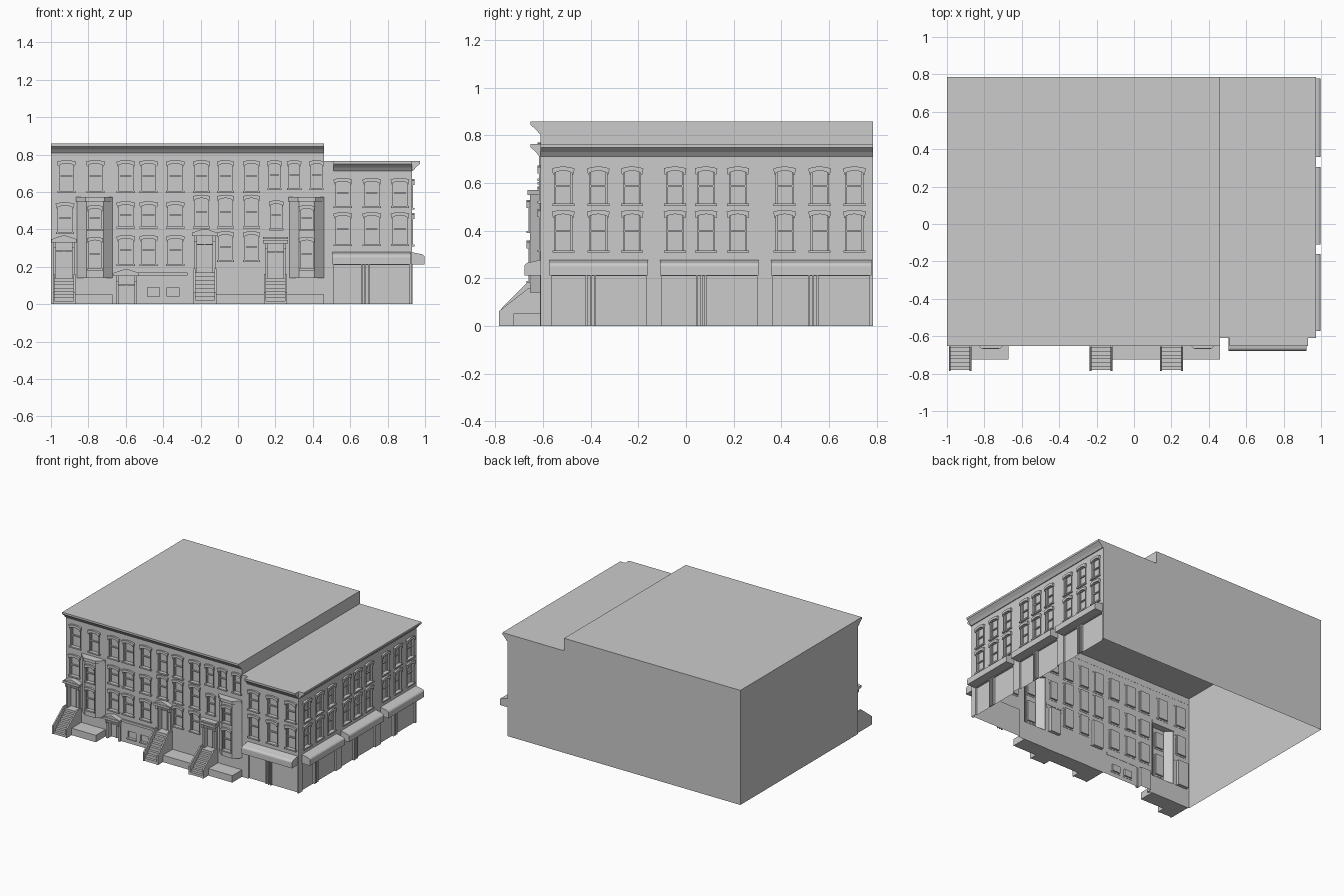
import bpy, bmesh, math

if "Cube" in bpy.data.objects:
    bpy.data.objects.remove(bpy.data.objects["Cube"])

# Wall planes: local (u along wall, v up, d outward)
FRONT = lambda u, v, d: (u, -0.61 - d, v)
SIDE = lambda u, v, d: (0.93 + d, u, v)
ALONG_X = lambda u, v, d: (d, u, v)      # yz profile swept along x
PLAN = lambda u, v, d: (u, v, d)         # plan outline swept up
ELEV = lambda u, v, d: (u, d, v)         # xz profile swept along y

parts = {}


def prism(name, pts, d0, d1, wall):
    bm = parts.setdefault(name, bmesh.new())
    a = [bm.verts.new(wall(u, v, d0)) for u, v in pts]
    b = [bm.verts.new(wall(u, v, d1)) for u, v in pts]
    bm.faces.new(a)
    bm.faces.new(b[::-1])
    n = len(pts)
    for i in range(n):
        bm.faces.new((a[i], b[i], b[(i + 1) % n], a[(i + 1) % n]))


def box(name, u0, u1, v0, v1, d0, d1, wall=FRONT):
    prism(name, [(u0, v0), (u1, v0), (u1, v1), (u0, v1)], d0, d1, wall)


def window(cx, z0, z1, w, wall=FRONT, off=0.0):
    h = w / 2
    box("cutters", cx - h, cx + h, z0 + 0.01, z1 - 0.015, off - 0.014, off + 0.05, wall)
    # arched hood with flared ends
    arc = [-1, -0.5, 0, 0.5, 1]
    top = [(cx + t * h * 1.32, z1 - 0.008 * t * t) for t in arc]
    low = [(cx + t * h, z1 - 0.018 - 0.008 * t * t) for t in arc]
    hood = top + [(cx + h * 1.2, z1 - 0.034), (cx + h, z1 - 0.034)] + low[::-1] \
        + [(cx - h, z1 - 0.034), (cx - h * 1.2, z1 - 0.034)]
    prism("window_hoods", hood, off - 0.002, off + 0.014, wall)
    # jambs, sill and sash rails
    for s in (-1, 1):
        a, b = sorted((cx + s * h, cx + s * h * 1.13))
        box("window_jambs", a, b, z0 + 0.008, z1 - 0.03, off - 0.002, off + 0.006, wall)
        a, b = sorted((cx + s * h, cx + s * h * 0.84))
        box("window_sashes", a, b, z0 + 0.01, z1 - 0.02, off - 0.014, off - 0.007, wall)
    box("window_sills", cx - h * 1.28, cx + h * 1.28, z0, z0 + 0.01, off - 0.002, off + 0.014, wall)
    zm = (z0 + z1) / 2
    box("window_sashes", cx - h, cx + h, zm - 0.004, zm + 0.004, off - 0.014, off - 0.004, wall)


def door(cx, z0, z1, w, pediment):
    h = w / 2
    box("cutters", cx - h, cx + h, z0, z1 - 0.035, -0.025, 0.05)
    for s in (-1, 1):
        a, b = sorted((cx + s * h, cx + s * (h + 0.014)))
        box("door_pilasters", a, b, z0, z1 - 0.03, -0.002, 0.016)
        box("door_brackets", a, b, z1 - 0.065, z1 - 0.02, 0.0, 0.03)
    H = h + 0.025
    box("door_hoods", cx - H, cx + H, z1 - 0.035, z1 - 0.018, -0.002, 0.042)
    if pediment:
        prism("door_hoods", [(cx - H, z1 - 0.018), (cx + H, z1 - 0.018), (cx + h * 0.5, z1 - 0.002),
                             (cx, z1 + 0.003), (cx - h * 0.5, z1 - 0.002)], -0.002, 0.038, FRONT)
    else:
        box("door_hoods", cx - H, cx + H, z1 - 0.012, z1, -0.002, 0.042)
    # door leaf rails
    box("door_rails", cx - h, cx + h, z1 - 0.085, z1 - 0.078, -0.025, -0.012)
    box("door_rails", cx - 0.003, cx + 0.003, z0, z1 - 0.08, -0.025, -0.018)


def stoop(x0, x1, h, n=8):
    ys, ye = -0.78, -0.645
    pts = [(-0.61, 0), (ys, 0)]
    for i in range(n):
        y = ys + (ye - ys) * i / (n - 1)
        pts += [(y, h * i / n), (y, h * (i + 1) / n)] if i else [(y, h / n)]
    pts.append((-0.61, h))
    prism("stoop_steps", pts, x0 + 0.008, x1 - 0.008, ALONG_X)
    cheek = [(-0.61, 0), (-0.785, 0), (-0.785, 0.063), (-0.66, h + 0.02), (-0.61, h + 0.02)]
    for x in (x0, x1 - 0.01):
        prism("stoop_cheeks", cheek, x, x + 0.01, ALONG_X)


def shop(u0, u1, wall):
    # awning, shallow storefront recess and door posts
    steps = 5
    curve = [(0.046 + 0.022 * math.sin(t * math.pi / 2 / steps),
              0.25 + 0.018 * math.cos(t * math.pi / 2 / steps)) for t in range(steps + 1)]
    prof = [(0, 0.278)] + curve + [(0.068, 0.212), (0.0, 0.212)]
    prism("awnings", prof, u0, u1,
          lambda d, v, u: wall(u, v, d))
    box("cutters", u0 + 0.008, u1 - 0.008, -0.02, 0.21, -0.012, 0.05, wall)
    m = u0 + (u1 - u0) * 0.42
    for k in (-0.018, 0.0, 0.018):
        box("shop_posts", m + k - 0.004, m + k + 0.004, 0, 0.212, -0.012, 0.003, wall)


# Main body: tall row and lower corner building
prism("building_shell", [(-1, 0), (0.93, 0), (0.93, 0.764), (0.46, 0.764), (0.46, 0.858), (-1, 0.858)],
      -0.61, 0.785, ELEV)

# Bay projections with cornices and windows
for x0, x1 in ((-0.86, -0.67), (0.275, 0.46)):
    prism("bays", [(x0, -0.60), (x0, -0.612), (x0 + 0.05, -0.655), (x1 - 0.05, -0.655),
                   (x1, -0.612), (x1, -0.60)], 0.14, 0.555, PLAN)
    prism("bay_cornices", [(x0 - 0.005, -0.605), (x0 - 0.005, -0.618), (x0 + 0.045, -0.666),
                           (x1 - 0.045, -0.666), (x1, -0.618), (x1, -0.605)], 0.55, 0.572, PLAN)
    cx = (x0 + x1) / 2
    window(cx, 0.39, 0.53, 0.066, off=0.045)
    window(cx, 0.18, 0.36, 0.066, off=0.045)

# Row windows: centres, bottom, top, width
rows = [
    ((-0.917, -0.762, -0.60, -0.478, -0.335), 0.595, 0.77, 0.076),
    ((-0.195, -0.067, 0.072), 0.595, 0.77, 0.07),
    ((0.195, 0.30, 0.42), 0.61, 0.77, 0.06),
    ((-0.925,), 0.375, 0.545, 0.076),
    ((-0.60, -0.478, -0.335), 0.405, 0.55, 0.076),
    ((-0.195, -0.067, 0.072), 0.405, 0.585, 0.07),
    ((0.205,), 0.395, 0.555, 0.06),
    ((-0.60, -0.478, -0.335), 0.205, 0.37, 0.076),
    ((-0.067, 0.072), 0.225, 0.39, 0.07),
    ((0.56, 0.715, 0.866), 0.515, 0.675, 0.076),
    ((0.56, 0.715, 0.866), 0.31, 0.492, 0.076),
]
for centres, z0, z1, w in rows:
    for c in centres:
        window(c, z0, z1, w)
# Side street windows
for c in (-0.515, -0.368, -0.226, -0.046, 0.084, 0.218, 0.414, 0.561, 0.707):
    window(c, 0.505, 0.67, 0.072, SIDE)
    window(c, 0.308, 0.488, 0.072, SIDE)

# Entrances and stoops
door(-0.93, 0.14, 0.365, 0.085, True)
door(-0.178, 0.17, 0.40, 0.085, True)
door(0.20, 0.14, 0.36, 0.085, False)
stoop(-0.99, -0.87, 0.14)
stoop(-0.238, -0.115, 0.17)
stoop(0.14, 0.262, 0.14)

# Low areaway blocks beside the stoops
for x0, x1 in ((-0.87, -0.67), (-0.115, 0.14), (0.262, 0.46)):
    box("areaway_blocks", x0, x1, 0, 0.052, -0.002, 0.115)

# Ground-floor entry, basement windows and ledge
door(-0.597, 0.0, 0.185, 0.085, True)
box("ledge", -0.54, -0.27, 0.152, 0.17, -0.002, 0.012)
for u0, u1 in ((-0.485, -0.42), (-0.38, -0.315)):
    box("cutters", u0, u1, 0.04, 0.09, -0.012, 0.05)
    box("window_sills", u0 - 0.006, u1 + 0.006, 0.03, 0.04, -0.002, 0.008)

# Shops
shop(0.505, 0.922, FRONT)
for u0, u1 in ((-0.573, -0.16), (-0.11, 0.305), (0.357, 0.778)):
    shop(u0, u1, SIDE)


# Flared roof cornices
def cornice(u0, u1, z0, z1, wall):
    prof = [(-0.001, z0), (0.006, z0), (0.02, z0 + (z1 - z0) * 0.35), (0.042, z1 - 0.014),
            (0.042, z1), (-0.001, z1)]
    prism("cornices", prof, u0, u1, lambda d, v, u: wall(u, v, d))


cornice(-1, 0.46, 0.808, 0.858, FRONT)
cornice(0.51, 0.93, 0.712, 0.764, FRONT)
cornice(-0.61, 0.785, 0.712, 0.764, SIDE)

# Turn the collected parts into objects
objs = {}
for name, bm in parts.items():
    bmesh.ops.recalc_face_normals(bm, faces=bm.faces)
    me = bpy.data.meshes.new(name)
    bm.to_mesh(me)
    bm.free()
    objs[name] = bpy.data.objects.new(name, me)
    bpy.context.collection.objects.link(objs[name])

# Join bays to the shell, cut the openings, then open the underside
shell = objs["building_shell"]
for name, op in (("bays", "UNION"), ("cutters", "DIFFERENCE")):
    mod = shell.modifiers.new(name, "BOOLEAN")
    mod.object, mod.operation, mod.solver = objs[name], op, "EXACT"
dg = bpy.context.evaluated_depsgraph_get()
cut = bpy.data.meshes.new_from_object(shell.evaluated_get(dg))
shell.modifiers.clear()
shell.data = cut
for name in ("bays", "cutters"):
    bpy.data.objects.remove(objs[name])
bm = bmesh.new()
bm.from_mesh(cut)
under = [f for f in bm.faces if all(v.co.z < 0.001 for v in f.verts)]
bmesh.ops.delete(bm, geom=under, context="FACES")
bm.to_mesh(cut)
bm.free()
